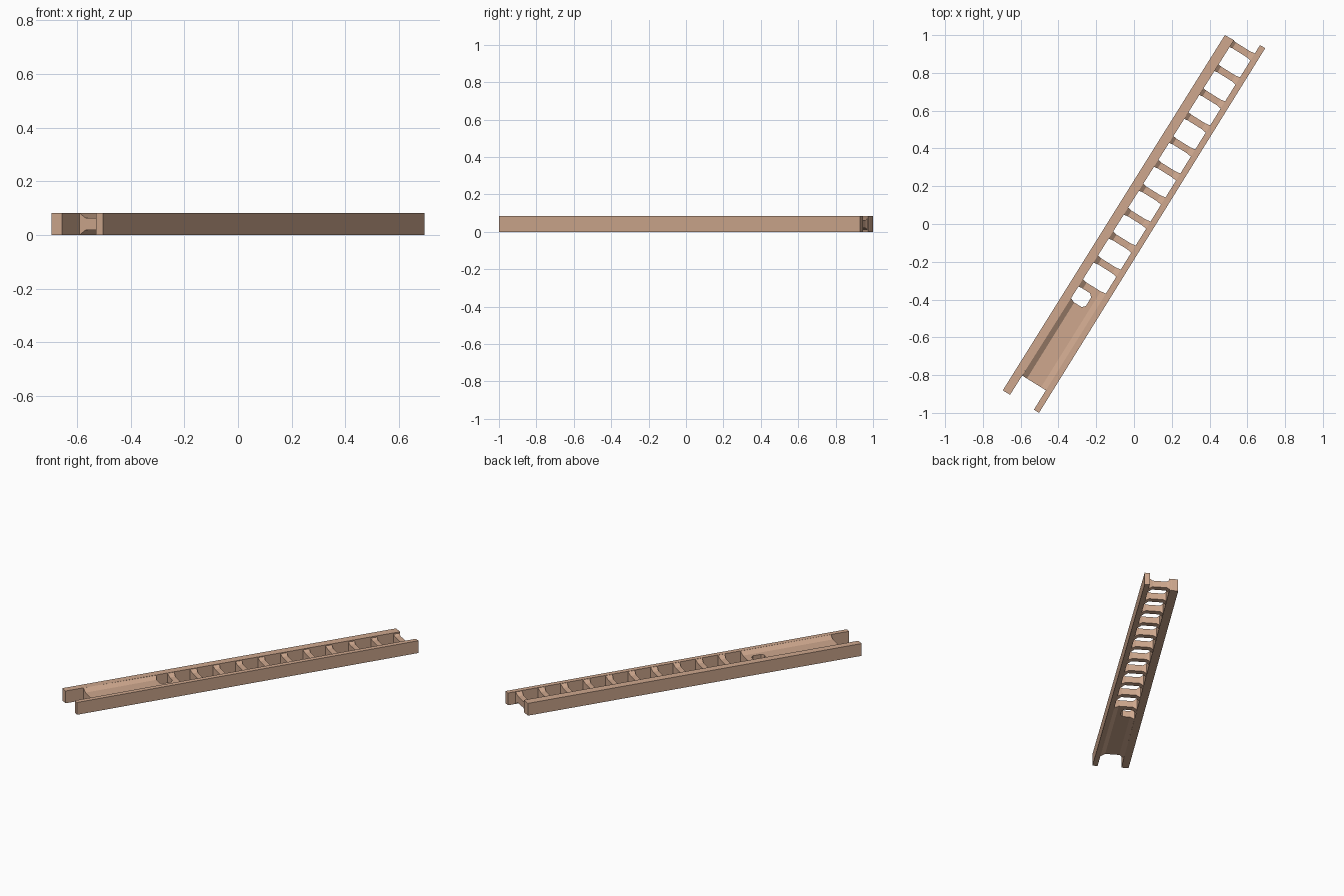
import bpy, bmesh, math

if "Cube" in bpy.data.objects:
    bpy.data.objects.remove(bpy.data.objects["Cube"])

A = math.radians(31.9)
H = 0.083
mat = bpy.data.materials.new("tan_wood")
mat.diffuse_color = (0.62, 0.39, 0.27, 1)
mat.use_nodes = True
mat.node_tree.nodes["Principled BSDF"].inputs["Base Color"].default_value = mat.diffuse_color


def world(u, v, z):
    # u runs along the ladder, v across it
    return (u * math.sin(A) + v * math.cos(A), u * math.cos(A) - v * math.sin(A), z)


def loft(name, rings):
    # skin a stack of matching closed rings, capping both ends
    bm = bmesh.new()
    vs = [[bm.verts.new(p) for p in r] for r in rings]
    n = len(vs[0])
    for a, b in zip(vs, vs[1:]):
        for i in range(n):
            j = (i + 1) % n
            bm.faces.new((a[i], a[j], b[j], b[i]))
    bm.faces.new(vs[0][::-1])
    bm.faces.new(vs[-1])
    bmesh.ops.recalc_face_normals(bm, faces=bm.faces)
    me = bpy.data.meshes.new(name)
    bm.to_mesh(me)
    bm.free()
    ob = bpy.data.objects.new(name, me)
    bpy.context.collection.objects.link(ob)
    me.materials.append(mat)
    return ob


# side rails, from their plan outlines
rails = {
    "left_rail": [(-0.695, -0.881), (-0.656, -0.904), (0.529, 0.973), (0.481, 1.0)],
    "right_rail": [(-0.530, -0.983), (-0.503, -1.0), (0.695, 0.931), (0.667, 0.947)],
}
for name, pts in rails.items():
    loft(name, [[(x, y, z) for x, y in pts] for z in (0, H)])

# rungs, flared in height and width where they meet the rails
section = [(-0.078, 0.0, 0.023), (-0.049, 0.02, 0.018),
           (0.039, 0.02, 0.018), (0.070, 0.0, 0.023)]
for k in range(11):
    c = -0.414 + k * 0.1497
    loft(f"rung_{k + 1}", [[world(c - w, v, z), world(c + w, v, z),
                            world(c + w, v, H - z), world(c - w, v, H - z)]
                           for v, z, w in section])

# long bottom panel with sloped edges along both rails
profile = [(v, z) for v, z, _ in section] + [(v, H - z) for v, z, _ in section[::-1]]
panel = loft("bottom_panel", [[world(u, v, z) for v, z in profile] for u in (-0.994, -0.405)])

# hand hole between the panel and the first rung
hole = [(-0.50, -0.10), (-0.52, -0.050), (-0.52, -0.002), (-0.503, 0.013),
        (-0.450, 0.013), (-0.434, -0.004), (-0.434, -0.10)]
cutter = loft("hand_hole_cutter", [[world(u, v, z) for u, v in hole] for z in (-0.1, 0.2)])
cutter.hide_render = True
cutter.hide_viewport = True
mod = panel.modifiers.new("hand_hole", 'BOOLEAN')
mod.operation = 'DIFFERENCE'
mod.solver = 'EXACT'
mod.object = cutter
